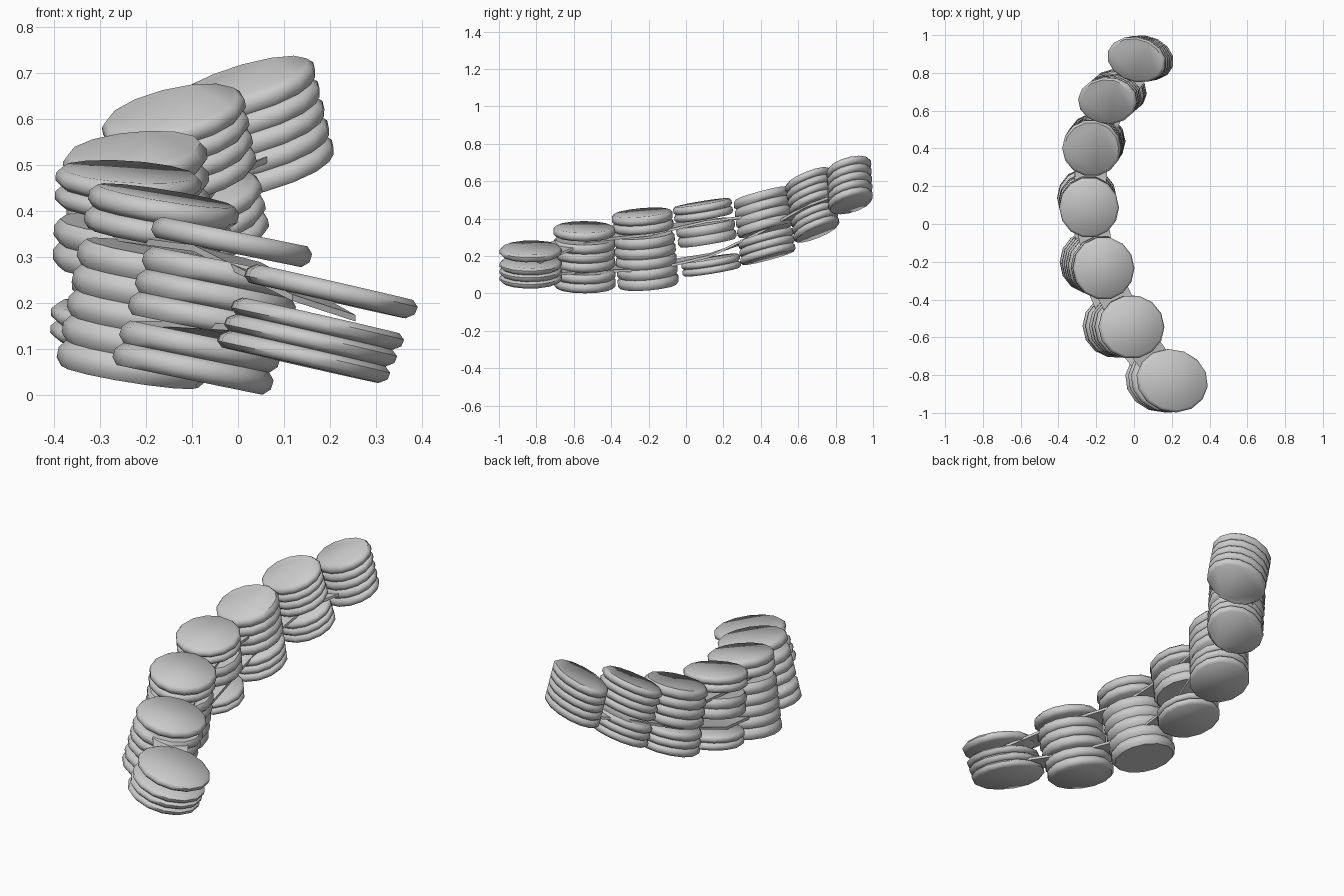
import bpy, bmesh, math
from mathutils import Vector as V

if "Cube" in bpy.data.objects:
    bpy.data.objects.remove(bpy.data.objects["Cube"])

SIDES = 14
PROFILE = [(0.92, 0.0), (1.0, 0.3), (1.0, 0.7), (0.92, 1.0)]

# each stack: bottom centre, top centre, two half axes, groups (from, to, disc count)
STACKS = [
    ((.135, -.83, .065), (.21, -.83, .245), (.185, -.03, -.042), (.02, .165, -.006), [(0, .6, 3), (.78, 1, 1)]),
    ((-.105, -.54, .033), (-.007, -.545, .355), (.172, 0, -.035), (0, .168, 0), [(0, .3, 2), (.34, .8, 3), (.86, 1, 1)]),
    ((-.235, -.20, .04), (-.157, -.236, .433), (.162, 0, -.026), (0, .166, .014), [(0, .7, 5), (.76, 1, 2)]),
    ((-.25, .14, .115), (-.237, .085, .485), (.158, 0, -.010), (0, .160, .026), [(0, .2, 2), (.42, .7, 2), (.78, 1, 2)]),
    ((-.20, .44, .19), (-.225, .40, .535), (.156, 0, .014), (0, .150, .040), [(0, .36, 3), (.42, 1, 4)]),
    ((-.085, .70, .325), (-.143, .65, .623), (.155, -.01, .030), (.01, .123, .050), [(0, .38, 3), (.47, 1, 4)]),
    ((.06, .88, .475), (.01, .87, .685), (.150, -.045, .034), (.035, .112, .045), [(0, 1, 5)]),
]


def finish(bm, name):
    bmesh.ops.recalc_face_normals(bm, faces=bm.faces)
    me = bpy.data.meshes.new(name)
    bm.to_mesh(me)
    bm.free()
    ob = bpy.data.objects.new(name, me)
    bpy.context.collection.objects.link(ob)
    bpy.context.view_layer.objects.active = ob
    ob.select_set(True)
    bpy.ops.object.shade_smooth_by_angle(angle=math.radians(50))
    ob.select_set(False)


def disc(bm, a, b, u, v):
    rings = []
    for r, h in PROFILE:
        c = a.lerp(b, h)
        rings.append([bm.verts.new(c + r * (math.cos(t) * u + math.sin(t) * v))
                      for t in (2 * math.pi * k / SIDES for k in range(SIDES))])
    for p, q in zip(rings, rings[1:]):
        for k in range(SIDES):
            j = (k + 1) % SIDES
            bm.faces.new((p[k], p[j], q[j], q[k]))
    bm.faces.new(rings[0])
    bm.faces.new(rings[-1])


# seven leaning stacks of rounded discs
for i, (b, t, u, v, groups) in enumerate(STACKS):
    bm = bmesh.new()
    B, T = V(b), V(t)
    for lo, hi, n in groups:
        for k in range(n):
            disc(bm, B.lerp(T, lo + (hi - lo) * k / n),
                 B.lerp(T, lo + (hi - lo) * (k + 1) / n), V(u), V(v))
    finish(bm, f"disc_stack_{i + 1}")


# thin straps threading through the gaps between discs
def strap(name, heights, width=0.085, thick=0.007):
    pts = [V(STACKS[i][0]).lerp(V(STACKS[i][1]), t) for i, t in heights]
    bm = bmesh.new()
    prev = None
    for k, p in enumerate(pts):
        d = pts[min(k + 1, len(pts) - 1)] - pts[max(k - 1, 0)]
        side = V((d.y, -d.x, 0)).normalized() * width
        side.z = STACKS[heights[k][0]][2][2] * width / 0.16
        up = V((0, 0, thick))
        ring = [bm.verts.new(p + s * side + z * up) for s, z in ((-1, -1), (1, -1), (1, 1), (-1, 1))]
        if prev:
            for j in range(4):
                m = (j + 1) % 4
                bm.faces.new((prev[j], prev[m], ring[m], ring[j]))
        else:
            bm.faces.new(ring)
        prev = ring
    bm.faces.new(prev)
    finish(bm, name)


strap("lower_strap", [(0, .3), (1, .32), (2, .25), (3, .24), (4, .39), (5, .42), (6, .2)])
strap("upper_strap", [(0, .69), (1, .83), (2, .73), (3, .74), (4, .65)])
